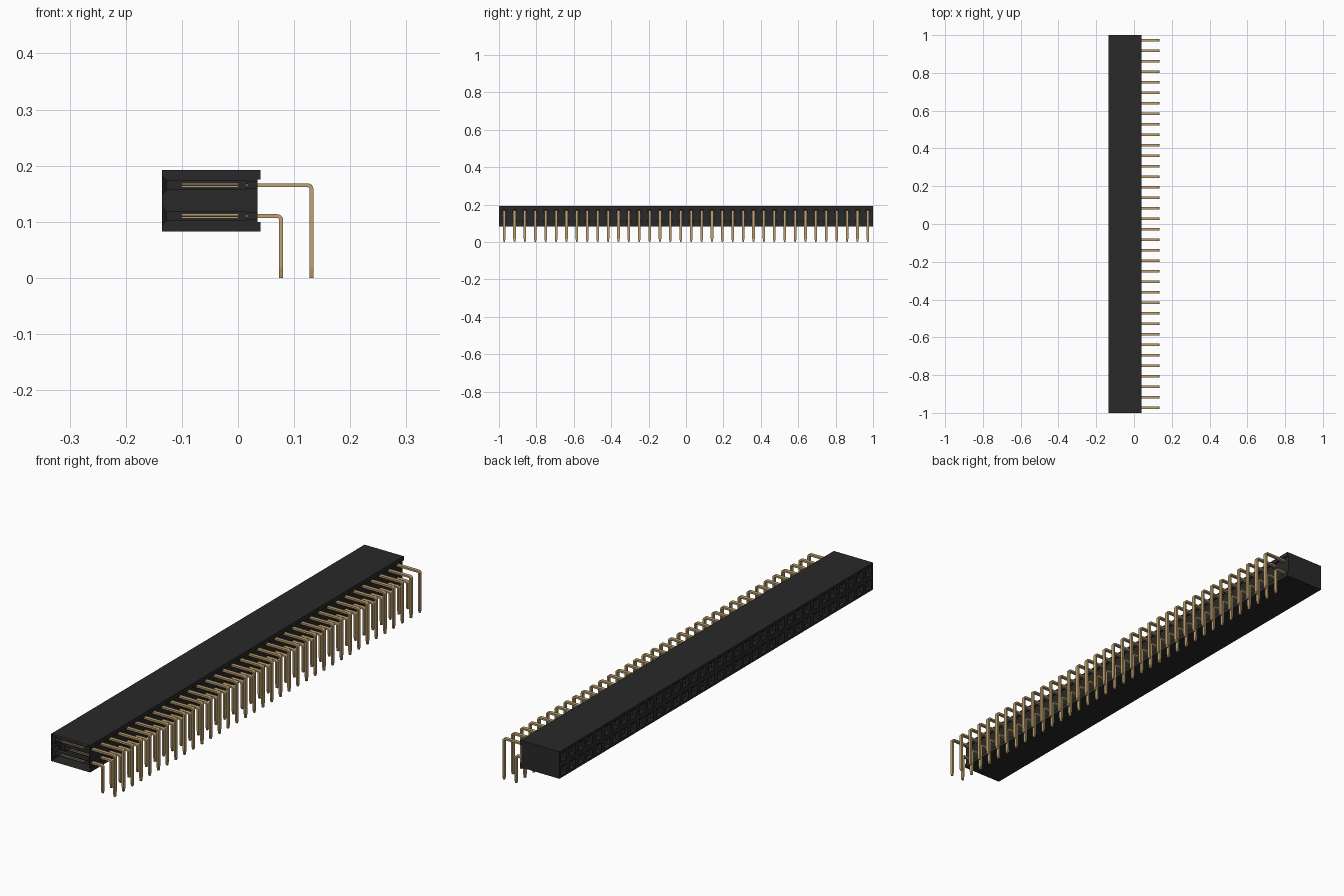
import bpy, bmesh, math

if "Cube" in bpy.data.objects:
    bpy.data.objects.remove(bpy.data.objects["Cube"])

COUNT = 36
PITCH = 2 / COUNT
ROWS = (0.11, 0.165)                    # heights of the two contact rows
FRONT_X, REAR_X, LIP_X = -0.135, 0.035, 0.04
BOTTOM, TOP, MID = 0.083, 0.192, 0.1375
LIP_LOW, LIP_HIGH = 0.1, 0.175


def material(name, color, roughness, metallic=0):
    m = bpy.data.materials.new(name)
    m.use_nodes = True
    m.diffuse_color = (*color, 1)
    shader = m.node_tree.nodes["Principled BSDF"]
    shader.inputs["Base Color"].default_value = (*color, 1)
    shader.inputs["Roughness"].default_value = roughness
    shader.inputs["Metallic"].default_value = metallic
    return m


black = material("black plastic", (0.022, 0.022, 0.022), 0.6)
gold = material("gold contact", (0.52, 0.36, 0.16), 0.4)


def finish(bm, name, mat):
    bmesh.ops.remove_doubles(bm, verts=bm.verts, dist=0.00001)
    bmesh.ops.recalc_face_normals(bm, faces=bm.faces)
    mesh = bpy.data.meshes.new(name)
    bm.to_mesh(mesh)
    bm.free()
    mesh.materials.append(mat)
    ob = bpy.data.objects.new(name, mesh)
    bpy.context.collection.objects.link(ob)
    return ob


def loft(bm, rings, cap_start, cap_end):
    """Join rings of four points with quads."""
    rings = [[bm.verts.new(p) for p in ring] for ring in rings]
    for a, b in zip(rings, rings[1:]):
        for i in range(4):
            j = (i + 1) % 4
            bm.faces.new((a[i], a[j], b[j], b[i]))
    if cap_start:
        bm.faces.new(rings[0])
    if cap_end:
        bm.faces.new(rings[-1])


def rect(x, y, z0, z1, half_y):
    return [(x, y - half_y, z0), (x, y + half_y, z0),
            (x, y + half_y, z1), (x, y - half_y, z1)]


def hole_panel(bm, x, bounds, stages):
    """Wall at x with one stepped pocket per contact; stages = (x, half_y, half_z)."""
    for z, z0, z1 in zip(ROWS, bounds, bounds[1:]):
        for i in range(COUNT):
            y = -1 + (i + 0.5) * PITCH
            rings = [rect(x, y, z0, z1, PITCH / 2)]
            rings += [rect(px, y, z - hz, z + hz, hy) for px, hy, hz in stages]
            loft(bm, rings, False, True)


def array(ob):
    mod = ob.modifiers.new("row", "ARRAY")
    mod.count = COUNT
    mod.use_relative_offset = False
    mod.use_constant_offset = True
    mod.constant_offset_displace = (0, PITCH, 0)
    ob.location.y = -1 + PITCH / 2


# Housing: thin shell, closed at the back end and open at the front end
bm = bmesh.new()
profile = [(REAR_X, LIP_HIGH), (LIP_X, LIP_HIGH), (LIP_X, TOP), (FRONT_X, TOP),
           (FRONT_X, BOTTOM), (LIP_X, BOTTOM), (LIP_X, LIP_LOW), (REAR_X, LIP_LOW)]
near = [bm.verts.new((x, -1, z)) for x, z in profile]
far = [bm.verts.new((x, 1, z)) for x, z in profile]
for i in range(len(profile) - 1):
    if i != 3:                           # socket wall is made by hole_panel
        bm.faces.new((near[i], near[i + 1], far[i + 1], far[i]))
bm.faces.new(far)
finish(bm, "housing_shell", black)

# Socket wall with funnel-shaped holes leading into long tubes
bm = bmesh.new()
hole_panel(bm, FRONT_X, (BOTTOM, MID, TOP),
           [(FRONT_X, 0.018, 0.018), (FRONT_X + 0.008, 0.009, 0.0085),
            (0.015, 0.009, 0.0085)])
finish(bm, "socket_wall", black)

# Rear wall with shallow slots around the tails
bm = bmesh.new()
hole_panel(bm, REAR_X, (LIP_LOW, MID, LIP_HIGH),
           [(REAR_X, 0.011, 0.007), (REAR_X - 0.018, 0.011, 0.007)])
finish(bm, "rear_wall", black)

# Bent solder tails and the spring leaves inside the tubes
THICK, WIDE, BEND = 0.0035, 0.007, 0.007
for name, z, x in (("lower", ROWS[0], 0.077), ("upper", ROWS[1], 0.131)):
    path = [(0.012, z, 90, WIDE)]
    for k in range(5):
        a = math.radians(90 - 22.5 * k)
        path.append((x - BEND + BEND * math.cos(a), z - BEND + BEND * math.sin(a),
                     90 - 22.5 * k, WIDE))
    path += [(x, 0.018, 0, WIDE), (x, 0, 0, 0.0035)]
    rings = []
    for px, pz, angle, w in path:
        dx = THICK * math.cos(math.radians(angle))
        dz = THICK * math.sin(math.radians(angle))
        rings.append([(px + dx, -w, pz + dz), (px + dx, w, pz + dz),
                      (px - dx, w, pz - dz), (px - dx, -w, pz - dz)])
    bm = bmesh.new()
    loft(bm, rings, True, True)
    array(finish(bm, name + "_solder_tails", gold))

    bm = bmesh.new()
    for side in (-1, 1):
        c = z + side * 0.0025
        loft(bm, [rect(lx, 0, c - 0.001, c + 0.001, 0.0097) for lx in (-0.1, 0)],
             True, True)
    array(finish(bm, name + "_spring_leaves", gold))
